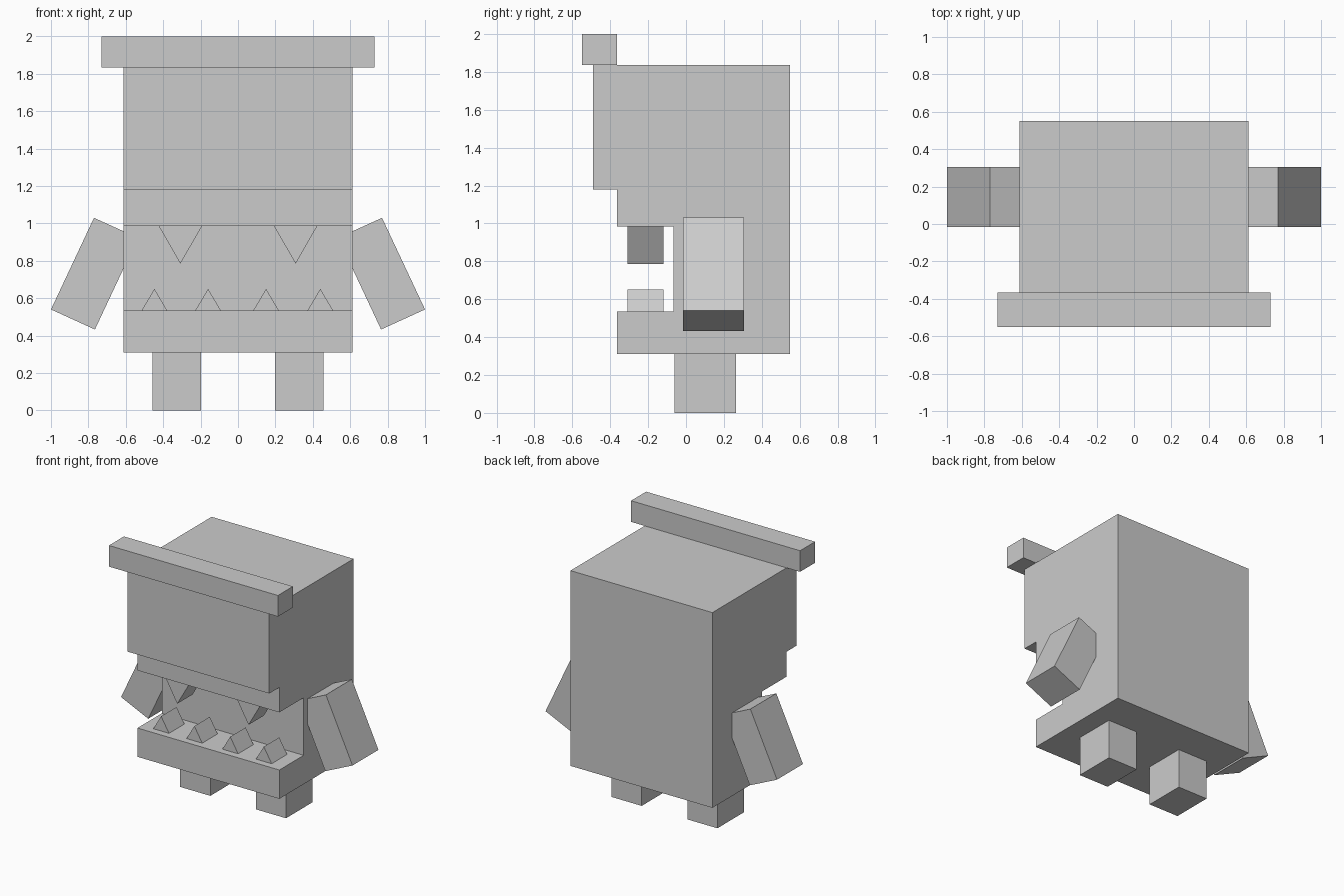
import bpy, bmesh
from mathutils import Vector

if "Cube" in bpy.data.objects:
    bpy.data.objects.remove(bpy.data.objects["Cube"])

grey = bpy.data.materials.new("grey")
grey.diffuse_color = (0.6, 0.6, 0.6, 1)
grey.use_nodes = True
grey.node_tree.nodes["Principled BSDF"].inputs["Base Color"].default_value = grey.diffuse_color


def prism(name, outline, lo, hi, axis):
    """Extrude a flat outline from lo to hi along x (outline is y,z) or y (outline is x,z)."""
    bm = bmesh.new()
    place = (lambda a, b, d: Vector((d, a, b))) if axis == "x" else (lambda a, b, d: Vector((a, d, b)))
    face = bm.faces.new([bm.verts.new(place(a, b, lo)) for a, b in outline])
    moved = bmesh.ops.extrude_face_region(bm, geom=[face], use_keep_orig=True)["geom"]
    shift = place(0, 0, hi - lo)
    bmesh.ops.translate(bm, vec=shift, verts=[v for v in moved if isinstance(v, bmesh.types.BMVert)])
    bmesh.ops.recalc_face_normals(bm, faces=bm.faces)
    mesh = bpy.data.meshes.new(name)
    bm.to_mesh(mesh)
    bm.free()
    mesh.materials.append(grey)
    obj = bpy.data.objects.new(name, mesh)
    bpy.context.collection.objects.link(obj)
    return obj


def box(name, x0, x1, y0, y1, z0, z1):
    return prism(name, [(x0, z0), (x1, z0), (x1, z1), (x0, z1)], y0, y1, "y")


# Body with jaw, open mouth, lip and overhanging forehead
prism("body", [(0.55, 0.31), (0.55, 1.835), (-0.49, 1.835), (-0.49, 1.18),
               (-0.365, 1.18), (-0.365, 0.985), (-0.065, 0.985), (-0.065, 0.535),
               (-0.365, 0.535), (-0.365, 0.31)], -0.613, 0.613, "x")

# Brow bar along the top front edge
box("brow", -0.73, 0.73, -0.55, -0.365, 1.835, 2.0)

for side, s in (("left", -1), ("right", 1)):
    # Short square legs
    a, b = sorted((s * 0.197, s * 0.457))
    box(side + "_leg", a, b, -0.06, 0.265, 0, 0.31)
    # Slanted arms sunk into the sides
    arm = [(0.77, 1.03), (1.0, 0.54), (0.765, 0.433), (0.535, 0.923)]
    prism(side + "_arm", [(s * x, z) for x, z in arm], -0.015, 0.305, "y")
    # Upper fangs
    c = s * 0.308
    prism(side + "_upper_tooth", [(c - 0.115, 0.985), (c + 0.115, 0.985), (c, 0.785)],
          -0.31, -0.12, "y")

# Lower teeth
for i, c in enumerate((-0.447, -0.16, 0.15, 0.44)):
    prism(f"lower_tooth_{i + 1}", [(c - 0.068, 0.535), (c + 0.068, 0.535), (c, 0.65)],
          -0.31, -0.12, "y")
